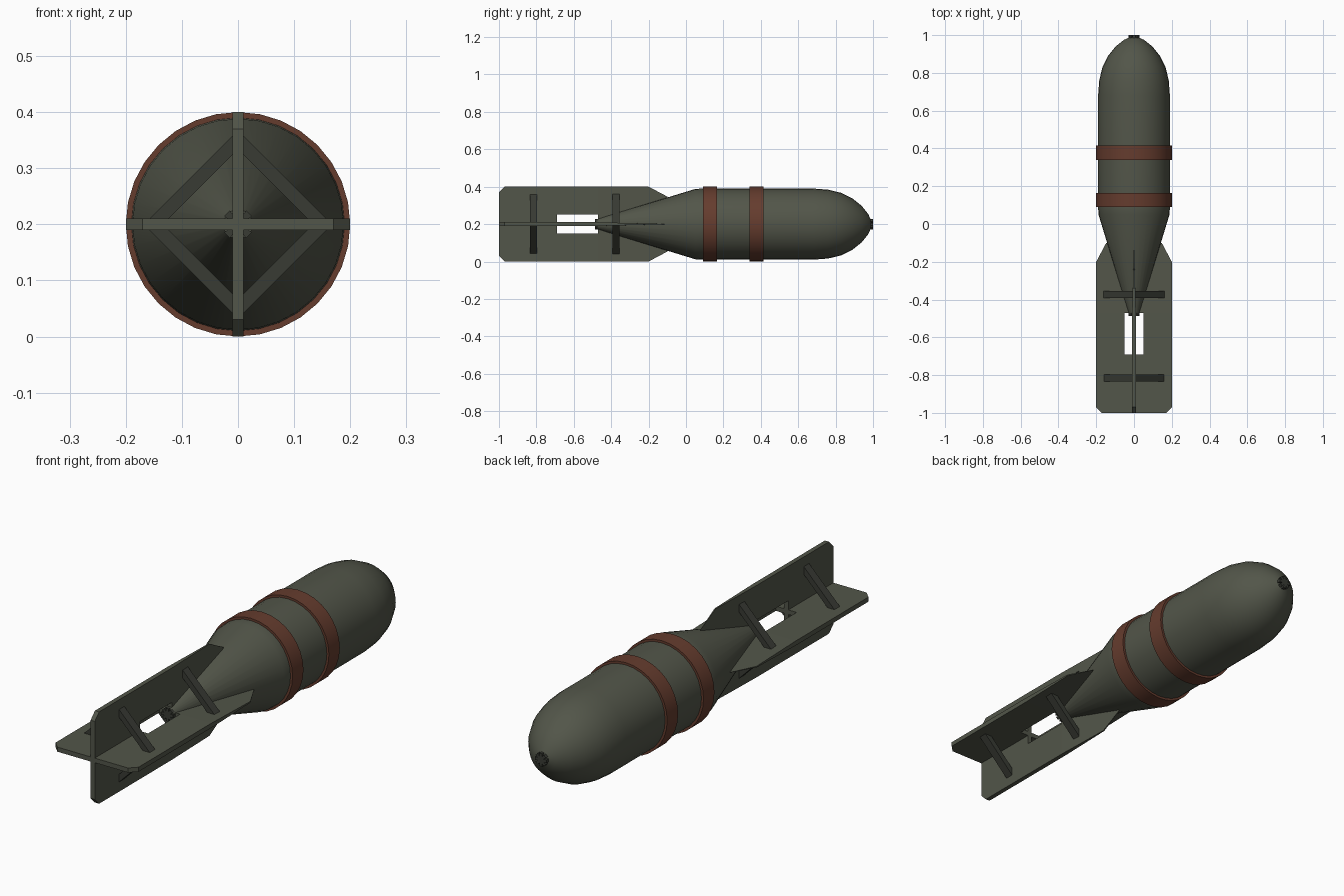
import bpy, bmesh
from math import sin, cos, pi
from mathutils import Matrix, Vector

if "Cube" in bpy.data.objects:
    bpy.data.objects.remove(bpy.data.objects["Cube"])

AXIS_Z = 0.2
SIDES = 32


def material(name, rgb):
    m = bpy.data.materials.new(name)
    m.diffuse_color = (*rgb, 1)
    m.use_nodes = True
    m.node_tree.nodes["Principled BSDF"].inputs["Base Color"].default_value = m.diffuse_color
    return m


GREEN = material("dull_green", (0.085, 0.092, 0.067))
RUST = material("rust_red", (0.13, 0.045, 0.027))
DARK = material("dark_green", (0.04, 0.043, 0.034))


def finish(bm, name, mat, smooth=None):
    bmesh.ops.recalc_face_normals(bm, faces=bm.faces)
    me = bpy.data.meshes.new(name)
    bm.to_mesh(me)
    bm.free()
    me.materials.append(mat)
    ob = bpy.data.objects.new(name, me)
    bpy.context.collection.objects.link(ob)
    ob.location.z = AXIS_Z
    if smooth:
        bpy.ops.object.select_all(action='DESELECT')
        ob.select_set(True)
        bpy.context.view_layer.objects.active = ob
        bpy.ops.object.shade_smooth_by_angle(angle=smooth)
    return ob


def lathe(name, profile, mat, sides=SIDES, closed=False, smooth=None):
    """Revolve (y, radius) points around the y axis."""
    bm = bmesh.new()
    rings = [[bm.verts.new((r * cos(2 * pi * i / sides), y, r * sin(2 * pi * i / sides)))
              for i in range(sides)] for y, r in profile]
    pairs = list(zip(rings, rings[1:]))
    if closed:
        pairs.append((rings[-1], rings[0]))
    else:
        bm.faces.new(rings[0])
        bm.faces.new(rings[-1])
    for a, b in pairs:
        for i in range(sides):
            j = (i + 1) % sides
            bm.faces.new((a[i], a[j], b[j], b[i]))
    return finish(bm, name, mat, smooth)


def prism(bm, outline, y0, y1, turn):
    """Extrude an (x, z) outline along y, rotated about the y axis."""
    rot = Matrix.Rotation(turn, 3, 'Y')
    a, b = ([bm.verts.new(rot @ Vector((x, y, z))) for x, z in outline] for y in (y0, y1))
    bm.faces.new(a)
    bm.faces.new(b)
    for i in range(len(a)):
        j = (i + 1) % len(a)
        bm.faces.new((a[i], a[j], b[j], b[i]))


# Casing: tail cone, straight barrel, rounded nose
lathe("casing", [(-0.48, 0.026), (0.05, 0.188), (0.09, 0.19), (0.68, 0.19), (0.76, 0.184),
                 (0.83, 0.167), (0.89, 0.137), (0.94, 0.097), (0.975, 0.053), (0.99, 0.018)],
      GREEN, smooth=0.35)

# Two raised bands
for name, y0, y1 in (("rear_band", 0.09, 0.165), ("front_band", 0.34, 0.415)):
    lathe(name, [(y0, 0.185), (y0, 0.2), (y1, 0.2), (y1, 0.185)], RUST, closed=True, smooth=0.35)

# Four fins: flat slotted rear plate with a wedge running to a thin front edge
AFT = [(-1, 0), (-1, 0.17), (-0.97, 0.2), (-0.47, 0.2), (-0.47, 0.05), (-0.69, 0.05), (-0.69, 0)]
FRONT = [(-0.47, 0.015), (-0.47, 0.05), (-0.47, 0.2), (-0.2, 0.2), (-0.1, 0.147), (-0.1, 0.1)]
for k, name in enumerate(("top_fin", "right_fin", "bottom_fin", "left_fin")):
    bm = bmesh.new()
    rot = Matrix.Rotation(k * pi / 2, 3, 'Y')
    for side in (-1, 1):
        for outline in (AFT, FRONT):
            bm.faces.new([bm.verts.new(rot @ Vector((
                side * (0.01 if y < -0.46 else 0.01 * max(0.05, (-0.1 - y) / 0.37)), y, r)))
                for y, r in outline])
    bmesh.ops.remove_doubles(bm, verts=bm.verts, dist=1e-5)
    rim = [e for e in bm.edges if e.is_boundary]
    bmesh.ops.bridge_loops(bm, edges=rim)
    finish(bm, name, GREEN)

# Diagonal braces between neighbouring fins, two sets
for name, y0 in (("rear_braces", -0.833), ("front_braces", -0.392)):
    bm = bmesh.new()
    for k in range(4):
        prism(bm, [(0.006, 0.128), (0.006, 0.162), (0.162, 0.006), (0.128, 0.006)],
              y0, y0 + 0.037, k * pi / 2)
    finish(bm, name, DARK)

# Small vaned fuzes at the nose and tail
for name, y0, y1, n in (("nose_fuze", 0.982, 1.0, 8), ("tail_fuze", -0.487, -0.472, 8)):
    bm = bmesh.new()
    for k in range(n):
        prism(bm, [(-0.005, 0.006), (-0.007, 0.028), (0.007, 0.028), (0.005, 0.006)],
              y0, y1, 2 * pi * k / n)
    finish(bm, name + "_vanes", DARK)
    lathe(name + "_hub", [(y0, 0.014), (y1, 0.012)], DARK, sides=12)
